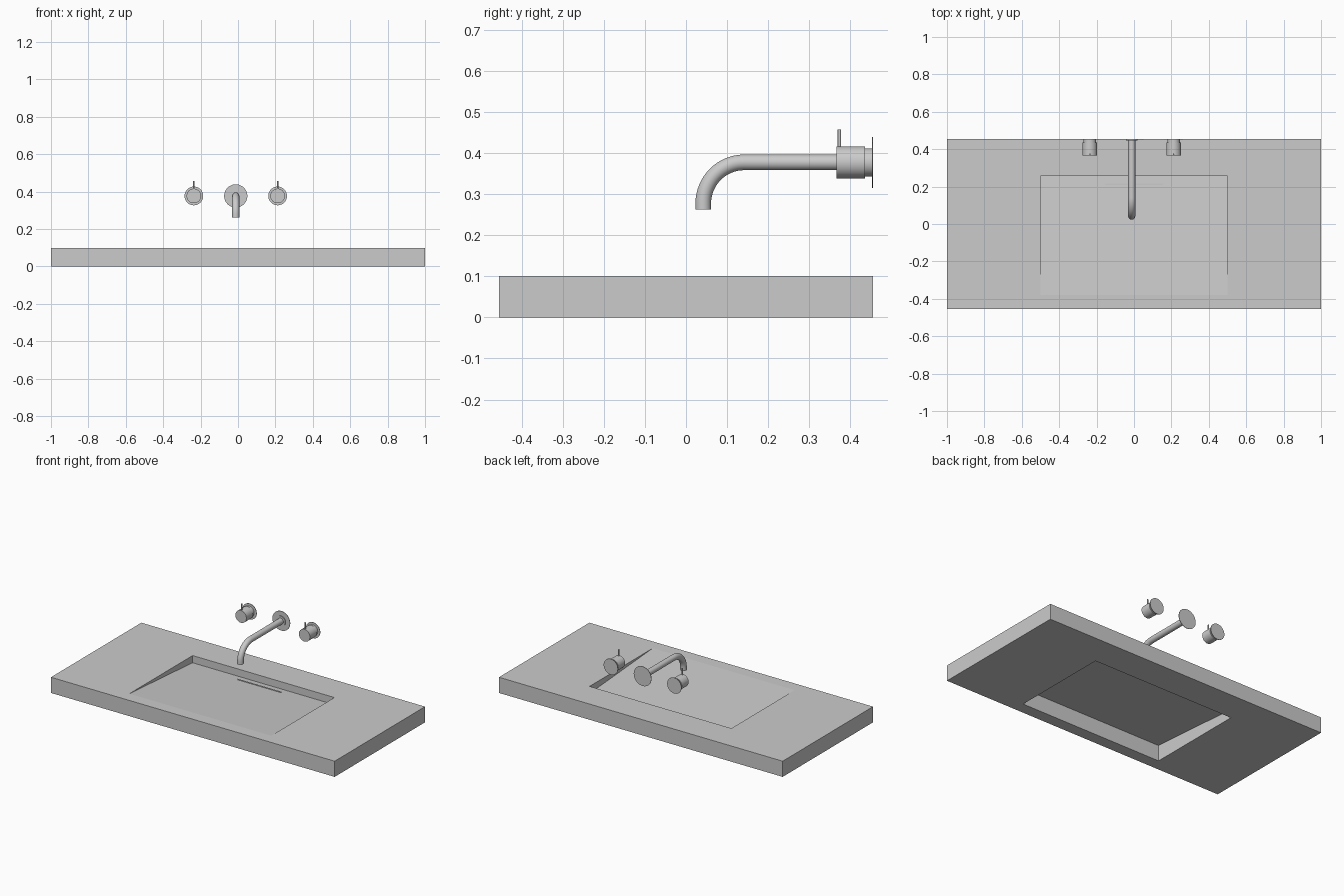
import bpy, bmesh, math
from mathutils import Vector, Matrix

if "Cube" in bpy.data.objects:
    bpy.data.objects.remove(bpy.data.objects["Cube"])

WALL = 0.455      # y of the wall plane
TAP_Z = 0.377     # height of the tap axes
TAP_X = -0.012    # middle of the tap set


def make(name, bm, smooth=True):
    mesh = bpy.data.meshes.new(name)
    bm.to_mesh(mesh)
    bm.free()
    ob = bpy.data.objects.new(name, mesh)
    bpy.context.collection.objects.link(ob)
    if smooth:
        bpy.ops.object.select_all(action='DESELECT')
        ob.select_set(True)
        bpy.context.view_layer.objects.active = ob
        bpy.ops.object.shade_smooth_by_angle(angle=math.radians(35))
    return ob


def rod(name, start, end, r, sides=48):
    """Capped cylinder between two points."""
    a, b = Vector(start), Vector(end)
    d = b - a
    mat = Matrix.Translation((a + b) / 2) @ d.to_track_quat('Z', 'Y').to_matrix().to_4x4()
    bm = bmesh.new()
    bmesh.ops.create_cone(bm, cap_ends=True, segments=sides, radius1=r, radius2=r,
                          depth=d.length, matrix=mat)
    return make(name, bm)


def rect(x, y0, y1, z):
    return [(-x, y0, z), (x, y0, z), (x, y1, z), (-x, y1, z)]


# Countertop with a sloping basin, open underneath
bm = bmesh.new()
H, FLOOR_Z = 0.1, 0.054
FRONT, BACK, HALF = -0.38, 0.257, 0.5
ob_, ot, ib, it = [[bm.verts.new(p) for p in ring] for ring in (
    rect(1, -WALL, WALL, 0), rect(1, -WALL, WALL, H),
    rect(HALF, FRONT, BACK, 0), rect(HALF, FRONT, BACK, H))]
fr = bm.verts.new((HALF, BACK, FLOOR_Z))
fl = bm.verts.new((-HALF, BACK, FLOOR_Z))
for i in range(4):
    j = (i + 1) % 4
    bm.faces.new((ob_[i], ob_[j], ot[j], ot[i]))
    bm.faces.new((ot[i], ot[j], it[j], it[i]))
    bm.faces.new((ob_[j], ob_[i], ib[i], ib[j]))
for face in ((ib[1], ib[0], it[0], it[1]),                       # front wall
             (ib[2], ib[1], it[1], fr), (fr, it[1], it[2]),      # right wall
             (ib[0], ib[3], fl, it[0]), (fl, it[3], it[0]),      # left wall
             (ib[3], ib[2], fr, fl), (fl, fr, it[2], it[3]),     # back wall
             (it[0], it[1], fr, fl)):                            # sloping floor
    bm.faces.new(face)
make("countertop_basin", bm, smooth=False)

# Drain slot strip on the basin floor
bm = bmesh.new()
bmesh.ops.create_cube(bm, size=1, matrix=Matrix.Translation((0, 0.213, 0.053))
                      @ Matrix.Diagonal((0.31, 0.008, 0.014, 1)))
make("drain_slot", bm, smooth=False)

# Spout: circle swept along a straight run, a quarter bend and a short drop
R, BEND, TIP_Y, TIP_Z = 0.019, 0.1, 0.042, 0.262
path = [(WALL - 0.003, TAP_Z, 0.0)]
for k in range(17):
    a = math.pi / 2 * k / 16
    path.append((TIP_Y + BEND - BEND * math.sin(a), TAP_Z - BEND + BEND * math.cos(a), a))
path.append((TIP_Y, TIP_Z, math.pi / 2))
bm = bmesh.new()
rings = []
for y, z, a in path:
    ring = []
    for s in range(32):
        t = 2 * math.pi * s / 32
        u = R * math.sin(t)
        ring.append(bm.verts.new((TAP_X + R * math.cos(t), y - u * math.sin(a), z + u * math.cos(a))))
    rings.append(ring)
for p, q in zip(rings, rings[1:]):
    for s in range(32):
        n = (s + 1) % 32
        bm.faces.new((p[s], p[n], q[n], q[s]))
bm.faces.new(rings[0])
bm.faces.new(rings[-1])
bmesh.ops.recalc_face_normals(bm, faces=bm.faces)
make("spout", bm)


def along_y(name, x, y0, y1, r):
    rod(name, (x, y0, TAP_Z), (x, y1, TAP_Z), r)


# Spout wall plate and collar
along_y("spout_wall_plate", TAP_X, WALL - 0.003, WALL, 0.062)
along_y("spout_collar", TAP_X, WALL - 0.008, WALL - 0.002, 0.032)

# Handles: wall plate, neck, knob and lever pin
for side, sx in (("left", -1), ("right", 1)):
    x = TAP_X + sx * 0.224
    along_y(side + "_handle_plate", x, WALL - 0.003, WALL, 0.05)
    along_y(side + "_handle_neck", x, 0.43, WALL - 0.002, 0.034)
    along_y(side + "_handle_knob", x, 0.366, 0.435, 0.039)
    rod(side + "_handle_lever", (x, 0.373, TAP_Z + 0.03), (x, 0.373, 0.457), 0.004, 16)
